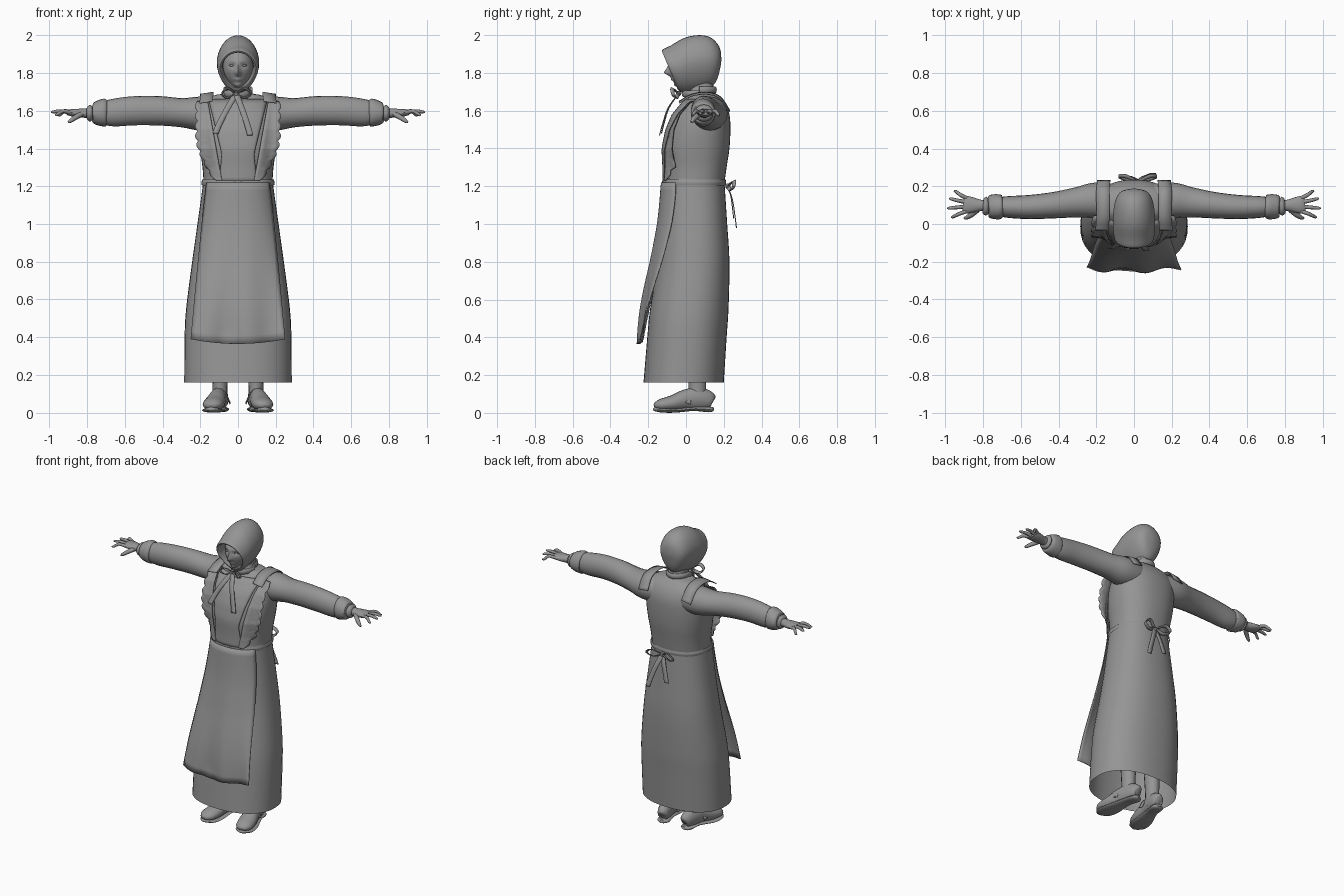
import bpy, bmesh, math
from mathutils import Vector

if "Cube" in bpy.data.objects:
    bpy.data.objects.remove(bpy.data.objects["Cube"])

grey = bpy.data.materials.new("plain_grey")
grey.use_nodes = True
grey.diffuse_color = (0.3, 0.3, 0.3, 1)
grey.node_tree.nodes["Principled BSDF"].inputs["Base Color"].default_value = (0.3, 0.3, 0.3, 1)
parts = []


def skin(name, rows, closed=True, caps=(False, False), thick=0.0, subdiv=0):
    """Surface through rows of points; closed joins each row into a ring."""
    bm = bmesh.new()
    vs = [[bm.verts.new(p) for p in row] for row in rows]
    n = len(rows[0])
    for a, b in zip(vs, vs[1:]):
        for i in range(n if closed else n - 1):
            j = (i + 1) % n
            bm.faces.new((a[i], a[j], b[j], b[i]))
    for cap, ring in zip(caps, (vs[0], vs[-1])):
        if cap:
            bm.faces.new(ring)
    bmesh.ops.recalc_face_normals(bm, faces=bm.faces)
    me = bpy.data.meshes.new(name)
    bm.to_mesh(me)
    bm.free()
    me.materials.append(grey)
    ob = bpy.data.objects.new(name, me)
    bpy.context.collection.objects.link(ob)
    if thick:
        mod = ob.modifiers.new("thickness", "SOLIDIFY")
        mod.thickness, mod.offset = thick, 0
    if subdiv:
        mod = ob.modifiers.new("smooth", "SUBSURF")
        mod.levels = mod.render_levels = subdiv
    parts.append(ob)
    return ob


def smooth_path(keys, steps=5):
    """Catmull-Rom curve through tuples of any length."""
    k = [Vector(p) for p in keys]
    k = [2 * k[0] - k[1]] + k + [2 * k[-1] - k[-2]]
    out = []
    for a, b, c, d in zip(k, k[1:], k[2:], k[3:]):
        for i in range(steps):
            t = i / steps
            out.append(0.5 * (2 * b + (c - a) * t + (2 * a - 5 * b + 4 * c - d) * t * t
                              + (3 * b - a - 3 * c + d) * t ** 3))
    return out + [k[-2]]


def tube(name, keys, n=14, up=(0, 0, 1), steps=4):
    """Swept ellipse: keys are (x, y, z, side radius, up radius)."""
    pts = smooth_path(keys, steps)
    rows = []
    for i, p in enumerate(pts):
        c = Vector(p[:3])
        tan = (Vector(pts[min(i + 1, len(pts) - 1)][:3]) - Vector(pts[max(i - 1, 0)][:3])).normalized()
        side = tan.cross(Vector(up)).normalized()
        top = side.cross(tan)
        rows.append([c + side * p[3] * math.cos(a) + top * p[4] * math.sin(a)
                     for a in (math.tau * j / n for j in range(n))])
    return skin(name, rows, caps=(True, True))


def ribbon(name, keys, width, across):
    """Flat band along a path, widened along one direction."""
    off = Vector(across).normalized() * width / 2
    pts = [Vector(p[:3]) for p in smooth_path(keys)]
    return skin(name, [[p - off, p, p + off] for p in pts], closed=False, thick=0.005)


# Body sections: z, half width, front y, back y
SKIRT = [(0.16, .285, -.225, .2), (0.4, .283, -.205, .215), (0.55, .275, -.19, .225), (0.8, .243, -.15, .23),
         (1.0, .215, -.13, .218), (1.2, .187, -.12, .205), (1.24, .183, -.115, .2)]
BODICE = [(1.18, .18, -.11, .198), (1.3, .188, -.11, .215), (1.4, .203, -.115, .23), (1.5, .212, -.095, .235),
          (1.58, .208, -.06, .23), (1.64, .19, -.01, .205), (1.68, .13, .02, .17), (1.7, .065, .015, .15),
          (1.78, .058, .02, .14)]
POWER = 2.3


def section(keys, z):
    for a, b in zip(keys, keys[1:]):
        if z <= b[0]:
            break
    t = (z - a[0]) / (b[0] - a[0])
    return [p + (q - p) * t for p, q in zip(a, b)]


def front(keys, x, z, gap):
    """Point just in front of the body at x, z."""
    _, rx, f, b = section(keys, z)
    bulge = max(0, 1 - min(1, abs(x) / rx) ** POWER) ** (1 / POWER)
    return Vector((x, (f + b) / 2 - (b - f) / 2 * bulge - gap, z))


def body(name, keys, n=40):
    def pw(v):
        return math.copysign(abs(v) ** (2 / POWER), v)
    rows = [[(rx * pw(math.cos(a)), (f + b) / 2 + (b - f) / 2 * pw(math.sin(a)), z)
             for a in (math.tau * j / n for j in range(n))] for z, rx, f, b in smooth_path(keys, 4)]
    return skin(name, rows)


body("skirt", SKIRT)
body("bodice_and_neck", BODICE)
body("waistband", [(1.205, .192, -.125, .21), (1.22, .194, -.127, .213), (1.235, .19, -.124, .21)])

# Apron panel, flaring away from the skirt towards a wavy hem
rows = []
for i in range(21):
    t = i / 20
    z = 1.22 - 0.83 * t
    half = 0.165 + 0.085 * t ** 0.9
    row = []
    for j in range(25):
        u = j / 12 - 1
        p = front(SKIRT, u * half, z, 0.012 + 0.03 * t * t)
        flat = -0.235 - 0.012 * math.sin(u * 7) - 0.012 * (1 - u * u)
        p.y += (min(p.y, flat) - p.y) * t ** 2
        p.z -= 0.025 * t * (1 - u * u)
        row.append(p)
    rows.append(row)
skin("apron_skirt", rows, closed=False, thick=0.006)

# Bib, with its lower panel running into the waist
rows = []
for i in range(17):
    z = 1.22 + 0.44 * i / 16
    half = 0.085 + (0.07 * (z - 1.37) / 0.29 if z > 1.37 else 0.015 * (1.37 - z) / 0.15)
    rows.append([front(BODICE, half * (j / 8 - 1), z, 0.012) for j in range(17)])
skin("apron_bib", rows, closed=False, thick=0.006)

# Scalloped ruffles beside the bib and straps over the shoulders
for s, side in ((1, "left"), (-1, "right")):
    rows = []
    for i in range(61):
        t = i / 60
        z = 1.23 + 0.42 * t
        inner = 0.085 + 0.075 * t
        outer = 0.115 + 0.1 * math.sin(min(1, t * 1.7) * math.pi / 2) + 0.013 * abs(math.sin(t * math.pi * 8))
        row = []
        for j in range(5):
            x = inner + (outer - inner) * j / 4
            p = front(BODICE, min(x, 0.17), z, 0.018 + 0.006 * j / 4)
            row.append((s * x, p.y, z))
        rows.append(row)
    skin(side + "_ruffle", rows, closed=False, thick=0.004)
    ribbon(side + "_shoulder_strap", [(s * .17, -.035, 1.645), (s * .165, .03, 1.682), (s * .165, .11, 1.692),
                                      (s * .165, .18, 1.67), (s * .16, .23, 1.6)], 0.07, (1, 0, -.15 * s))

# Arms and hands
for s, side in ((1, "left"), (-1, "right")):
    def arm(label, keys, **kw):
        return tube(side + "_" + label, [(s * k[0],) + k[1:] for k in keys], **kw)
    arm("sleeve", [(.08, .12, 1.58, .09, .085), (.2, .125, 1.585, .095, .09), (.3, .115, 1.59, .08, .077),
                   (.42, .1, 1.6, .07, .078), (.55, .09, 1.6, .064, .077), (.66, .09, 1.59, .058, .073),
                   (.72, .092, 1.588, .05, .06)], n=20)
    arm("cuff", [(.695, .09, 1.59, .05, .06), (.705, .09, 1.59, .064, .074), (.735, .092, 1.588, .066, .068),
                 (.765, .094, 1.587, .06, .056), (.772, .094, 1.587, .045, .04)], n=20)
    arm("wrist_frill", [(.77, .095, 1.587, .04, .035), (.785, .095, 1.587, .05, .045),
                        (.8, .096, 1.587, .038, .033)], n=20)
    arm("hand", [(.76, .095, 1.587, .032, .028), (.81, .098, 1.587, .03, .025), (.85, .1, 1.588, .04, .023),
                 (.885, .102, 1.59, .046, .019), (.905, .104, 1.59, .038, .013)])
    arm("thumb", [(.83, .075, 1.582, .015, .015), (.86, .05, 1.565, .014, .014), (.885, .035, 1.548, .011, .011),
                  (.9, .03, 1.538, .005, .005)], n=8)
    for name, y, reach, dy, dz in (("index", .068, .97, -.03, -.012), ("middle", .092, .99, -.008, .002),
                                   ("ring", .115, .98, .018, .0), ("little", .137, .955, .035, -.014)):
        arm(name + "_finger", [(.885, y, 1.59, .011, .011), ((.885 + reach) / 2, y + dy * .5, 1.598, .01, .01),
                               (reach - .012, y + dy, 1.592 + dz, .008, .008),
                               (reach, y + dy * 1.1, 1.59 + dz, .003, .003)], n=8)


# Head with modelled nose, brow, eye sockets, lips and chin
def bump(x, z, cx, cz, wx, wz):
    return math.exp(-((x - cx) / wx) ** 2 - ((z - cz) / wz) ** 2)


rows = []
for i in range(1, 40):
    v = math.pi * i / 40
    row = []
    for j in range(64):
        a = math.tau * j / 64
        x, y, z = (.082 * math.sin(v) * math.cos(a), .02 + .107 * math.sin(v) * math.sin(a), 1.83 + .115 * math.cos(v))
        if z < 1.8:
            x *= 1 - 1.2 * (1.8 - z)
        if y < 0:
            y -= .03 * bump(x, z, 0, 1.8, .013, .016) + .013 * bump(x, z, 0, 1.825, .009, .022)
            y -= .012 * bump(x, z, 0, 1.765, .022, .008) + .025 * bump(x, z, 0, 1.728, .03, .02)
            y += .012 * (bump(x, z, .032, 1.84, .016, .01) + bump(x, z, -.032, 1.84, .016, .01))
            y -= .005 * bump(x, z, 0, 1.862, .05, .01)
        row.append((x, y, z))
    rows.append(row)
skin("head", rows, caps=(True, True))
for s, side in ((1, "left"), (-1, "right")):
    tube(side + "_eye", [(s * .022, -.064, 1.84, .001, .001), (s * .026, -.069, 1.84, .006, .005),
                         (s * .034, -.068, 1.84, .008, .006), (s * .042, -.062, 1.84, .006, .005),
                         (s * .046, -.058, 1.84, .001, .001)], n=10)

# Bonnet: tilted hoops given as top y, top z, bottom y, bottom z, half width
hoops = [(.188, 1.87, .184, 1.84, .015), (.178, 1.935, .17, 1.78, .065), (.135, 1.985, .145, 1.735, .095),
         (.07, 2.0, .09, 1.71, .11), (-.01, 1.985, .03, 1.7, .114), (-.08, 1.945, -.02, 1.695, .11),
         (-.125, 1.923, -.045, 1.715, .1), (-.115, 1.908, -.035, 1.725, .088), (-.03, 1.915, .0, 1.74, .08)]
rows = []
for yt, zt, yb, zb, w in smooth_path(hoops, 3):
    row = []
    for j in range(32):
        a = math.tau * j / 32
        k = (1 + math.sin(a)) / 2
        row.append((w * math.cos(a) * (0.8 + 0.2 * min(1, k * 1.8)), yb + (yt - yb) * k, zb + (zt - zb) * k))
    rows.append(row)
skin("bonnet", rows, caps=(True, False))
tube("neck_ribbon", [(0.07 * math.cos(a), .07 + .085 * math.sin(a), 1.71 - .02 * (math.sin(a) < 0), .008, .018)
                     for a in (math.tau * i / 16 for i in range(17))], n=8)


# Bows at the throat and at the back of the waist
def bow(name, x, y, z, d, loop, tails):
    tube(name + "_knot", [(x - .016, y, z, .005, .008), (x, y, z, .014, .016), (x + .016, y, z, .005, .008)], n=10)
    for s in (1, -1):
        ribbon(name + "_loop", [(x, y, z), (x + s * loop * .6, y + d * .03, z + .028), (x + s * loop, y + d * .03, z),
                                (x + s * loop * .6, y + d * .015, z - .022), (x, y, z)], 0.022, (0, 1, .5 * d))
    for dx, dy, dz in tails:
        ribbon(name + "_tail", [(x, y, z), (x + dx * .4, y + dy * .55, z + dz * .35),
                                (x + dx * .8, y + dy * .85, z + dz * .75), (x + dx, y + dy, z + dz)],
               0.032, (1, 0, dx))


bow("throat_bow", -.01, -.04, 1.69, -1, .075, ((-.11, -.09, -.21), (.075, -.1, -.22)))
bow("waist_bow", .02, .222, 1.2, 1, .1, ((-.05, .03, -.17), (.08, .045, -.22)))

# Legs and shoes, toes turned outwards
for s, side in ((1, "left"), (-1, "right")):
    def foot(label, keys, **kw):
        return tube(side + "_" + label, [(s * (.1 - .2 * (k[0] - .05)), k[0], k[1], k[2], k[3]) for k in keys], **kw)
    tube(side + "_leg", [(s * .095, .06, .05, .04, .045), (s * .095, .06, .15, .04, .048),
                         (s * .095, .055, .35, .05, .055), (s * .1, .03, .8, .07, .07)], up=(0, 1, 0))
    foot("shoe", [(.142, .06, .012, .02), (.13, .065, .034, .045), (.07, .075, .044, .062), (.0, .07, .047, .055),
                  (-.07, .052, .056, .042), (-.13, .043, .052, .032), (-.16, .038, .03, .018), (-.168, .036, .01, .008)])
    foot("sole", [(.145, .022, .015, .01), (.12, .018, .04, .015), (.04, .022, .042, .012), (-.06, .012, .06, .011),
                  (-.13, .014, .056, .012), (-.165, .02, .025, .01), (-.172, .022, .008, .006)])
    ribbon(side + "_shoe_strap", [(s * (.1 + q * .058), .03 - .02 * abs(q), .125 - .075 * q * q)
                                  for q in (-1, -.6, 0, .6, 1)], 0.03, (0, 1, -.3))

# Smooth shading with sharp edges kept
bpy.ops.object.select_all(action="DESELECT")
for ob in parts:
    ob.select_set(True)
bpy.context.view_layer.objects.active = parts[0]
bpy.ops.object.shade_smooth_by_angle(angle=math.radians(50))
